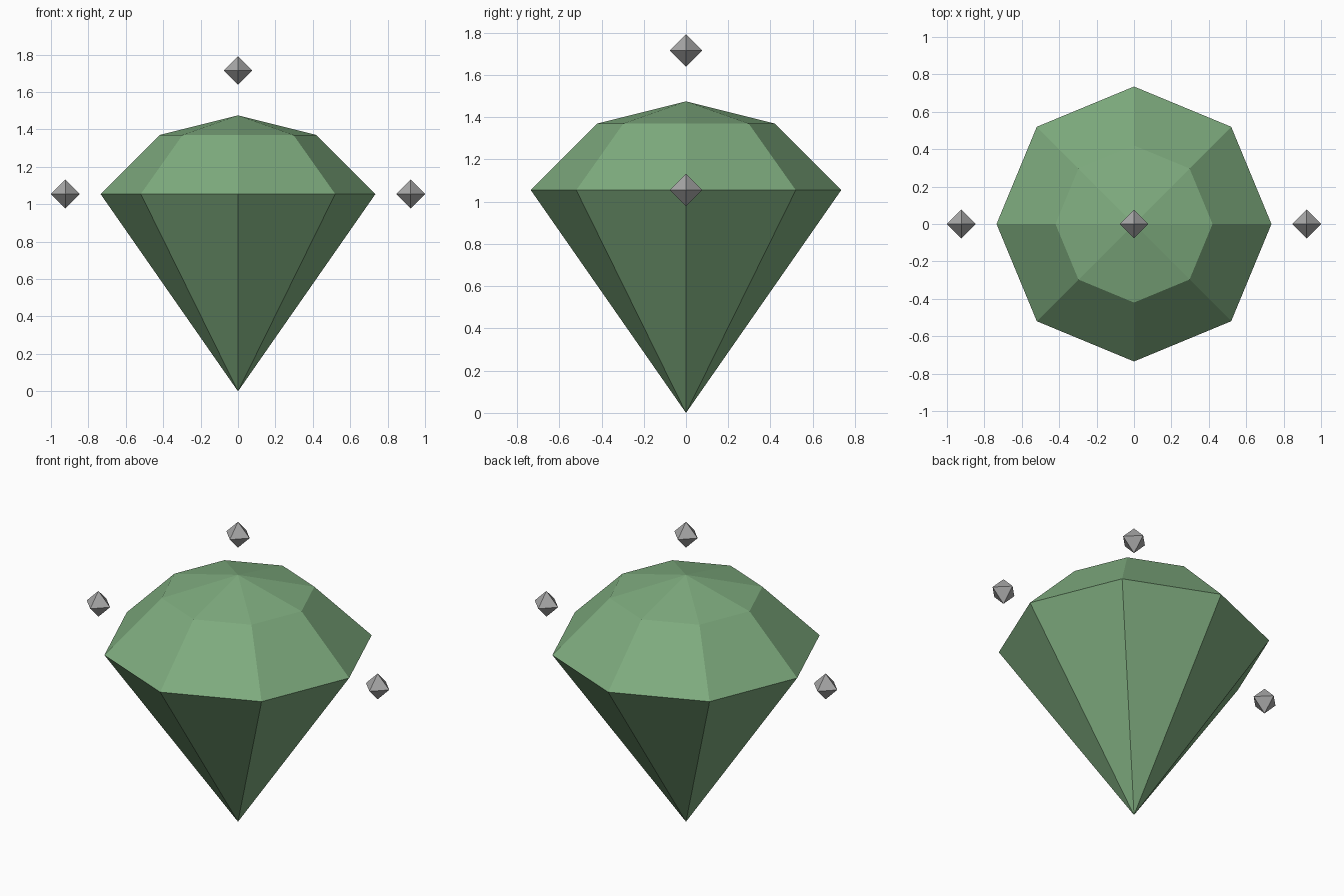
import bpy
import bmesh
from math import cos, sin, tau

if "Cube" in bpy.data.objects:
    bpy.data.objects.remove(bpy.data.objects["Cube"], do_unlink=True)


def make_material(name, color):
    mat = bpy.data.materials.new(name)
    mat.use_nodes = True
    mat.diffuse_color = color
    mat.node_tree.nodes["Principled BSDF"].inputs["Base Color"].default_value = color
    return mat


def faceted_solid(name, sides, bottom, rings, top, mat, location=(0, 0, 0)):
    """Closed flat-faced solid: a low point, rings of (radius, z), a high point."""
    bm = bmesh.new()
    low = bm.verts.new((0, 0, bottom))
    high = bm.verts.new((0, 0, top))
    loops = [[bm.verts.new((r * cos(tau * i / sides), r * sin(tau * i / sides), z))
              for i in range(sides)] for r, z in rings]
    for i in range(sides):
        j = (i + 1) % sides
        bm.faces.new((low, loops[0][j], loops[0][i]))
        for a, b in zip(loops, loops[1:]):
            bm.faces.new((a[i], a[j], b[j], b[i]))
        bm.faces.new((loops[-1][i], loops[-1][j], high))
    bmesh.ops.recalc_face_normals(bm, faces=bm.faces)
    mesh = bpy.data.meshes.new(name)
    bm.to_mesh(mesh)
    bm.free()
    mesh.materials.append(mat)
    obj = bpy.data.objects.new(name, mesh)
    obj.location = location
    bpy.context.collection.objects.link(obj)
    return obj


green = make_material("gem green", (0.21, 0.41, 0.21, 1))
grey = make_material("sparkle grey", (0.39, 0.39, 0.39, 1))

# Eight-sided gem: deep point, wide girdle, sloped crown and shallow peak
GIRDLE_Z = 1.055
faceted_solid("gem", 8, 0, [(0.735, GIRDLE_Z), (0.42, 1.37)], 1.475, green)

# Small octahedra floating on both sides and above
R = 0.077
for name, place in (("left_sparkle", (1 - R, 0, GIRDLE_Z)),
                    ("right_sparkle", (R - 1, 0, GIRDLE_Z)),
                    ("top_sparkle", (0, 0, 1.715))):
    faceted_solid(name, 4, -R, [(R, 0)], R, grey, place)
